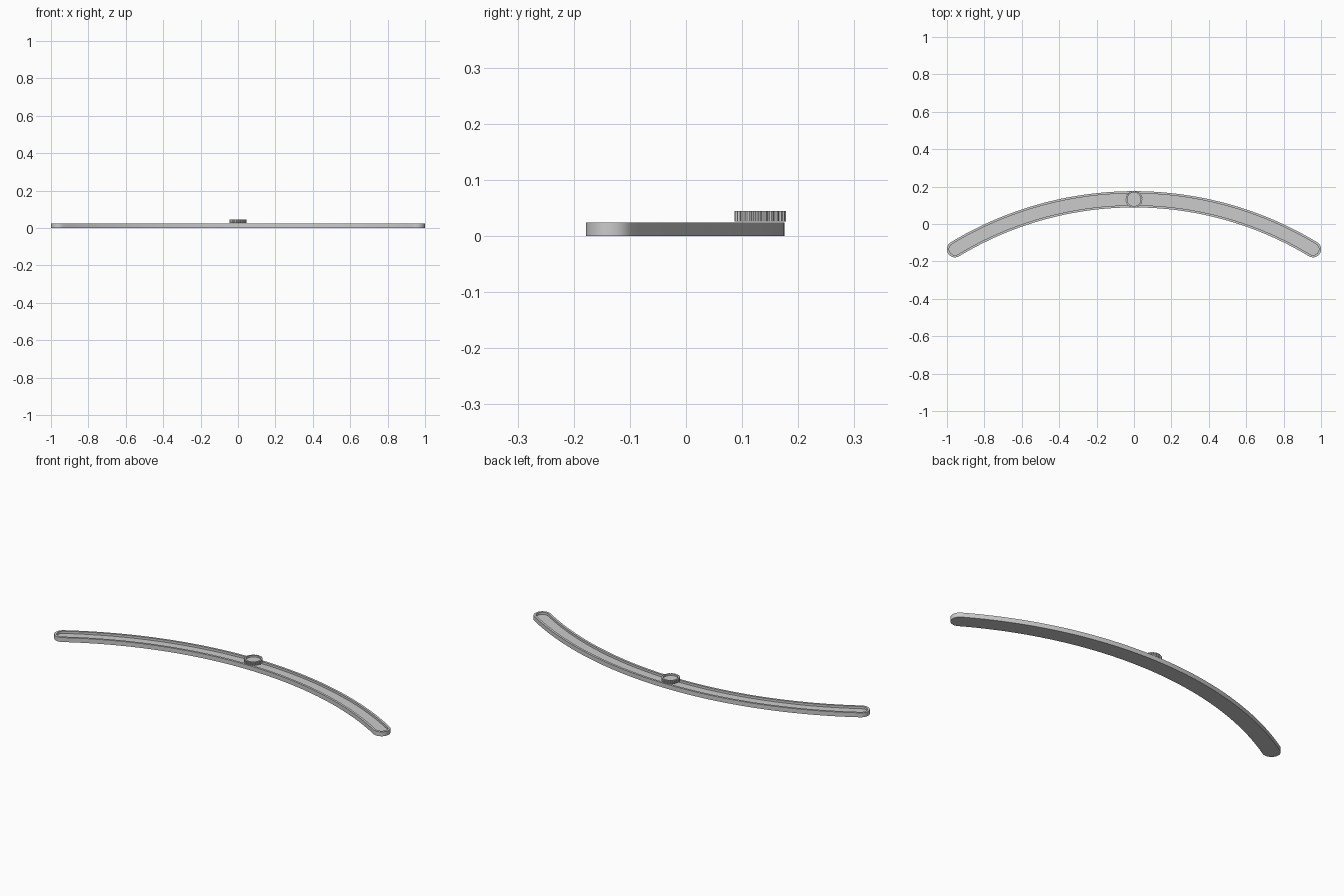
import bpy, bmesh
from math import sin, cos, pi, asin

if "Cube" in bpy.data.objects:
    bpy.data.objects.remove(bpy.data.objects["Cube"])

R, SPAN = 1.849, asin(0.957 / 1.849)   # centreline radius and half angle
CY = 0.132 - R                         # arc centre in y
HALF_W = 0.0435


def arc_slot(w, n=64, cap=14):
    """Outline of a curved slot with round ends, half width w."""
    pts = []
    for i in range(n + 1):             # outer edge, left to right
        a = -SPAN + 2 * SPAN * i / n
        pts.append(((R + w) * sin(a), CY + (R + w) * cos(a)))
    for side in (1, -1):
        cx, cy = side * R * sin(SPAN), CY + R * cos(SPAN)
        start = pi / 2 - SPAN if side == 1 else pi / 2 + SPAN - pi * 2 - pi
        if side == -1:
            start = -pi / 2 + SPAN
        for i in range(1, cap):
            t = start - pi * i / cap
            pts.append((cx + w * cos(t), cy + w * sin(t)))
        if side == 1:                  # inner edge, right to left
            for i in range(n + 1):
                a = SPAN - 2 * SPAN * i / n
                pts.append(((R - w) * sin(a), CY + (R - w) * cos(a)))
    return pts


def gear_ring(r_tip, r_root, teeth=24, steps=4):
    """Scalloped outline; equal radii give a plain circle."""
    pts = []
    for i in range(teeth * steps):
        a = -2 * pi * i / (teeth * steps)
        r = r_tip if i % steps < steps / 2 else r_root
        pts.append((r * cos(a), 0.132 + r * sin(a)))
    return pts


def loft(name, sections):
    """Skin a stack of (outline, z) loops and close both ends."""
    bm = bmesh.new()
    loops = [[bm.verts.new((x, y, z)) for x, y in o] for o, z in sections]
    for a, b in zip(loops, loops[1:]):
        for i in range(len(a)):
            j = (i + 1) % len(a)
            bm.faces.new((a[i], a[j], b[j], b[i]))
    bm.faces.new(loops[0])
    bm.faces.new(loops[-1])
    bmesh.ops.recalc_face_normals(bm, faces=bm.faces)
    me = bpy.data.meshes.new(name)
    bm.to_mesh(me)
    bm.free()
    ob = bpy.data.objects.new(name, me)
    bpy.context.collection.objects.link(ob)
    bpy.ops.object.select_all(action='DESELECT')
    ob.select_set(True)
    bpy.context.view_layer.objects.active = ob
    bpy.ops.object.shade_smooth_by_angle(angle=0.5)
    return ob


# Curved tray with raised rim and sunken floor
outer, inner = arc_slot(HALF_W), arc_slot(HALF_W - 0.012)
loft("curved_track", [(outer, 0), (outer, 0.024), (inner, 0.024), (inner, 0.012)])

# Ridged knob with dished top
ridged = gear_ring(0.046, 0.043)
rim = gear_ring(0.036, 0.036)
loft("ridged_knob", [(ridged, 0.026), (ridged, 0.045), (rim, 0.045), (rim, 0.036)])
